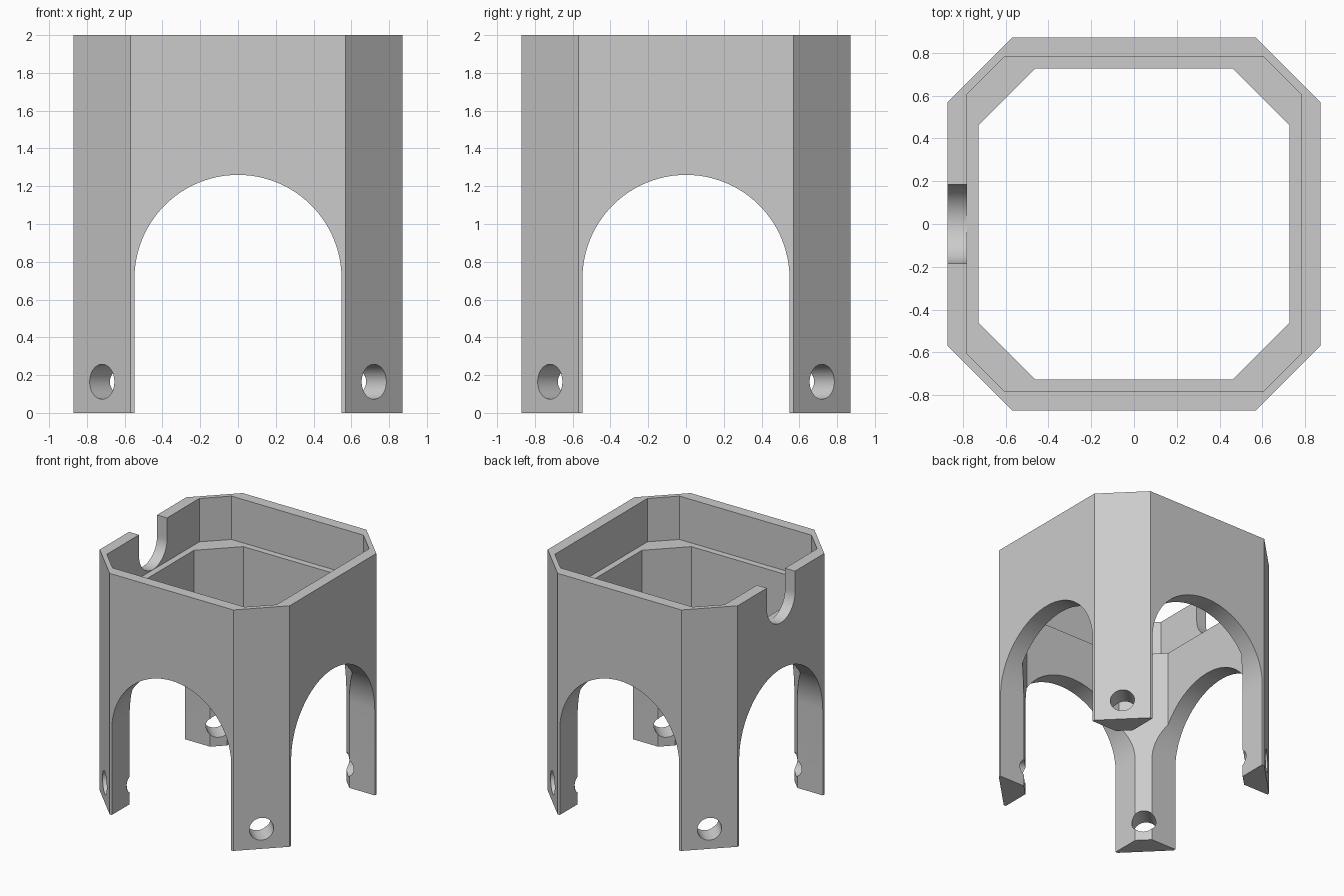
import bpy
import bmesh
import math
from mathutils import Matrix

if "Cube" in bpy.data.objects:
    bpy.data.objects.remove(bpy.data.objects["Cube"], do_unlink=True)

HEIGHT = 2.0
LEDGE_Z = 1.64

grey = bpy.data.materials.new("plain grey")
grey.use_nodes = True
grey.diffuse_color = (0.6, 0.6, 0.6, 1)
grey.node_tree.nodes["Principled BSDF"].inputs["Base Color"].default_value = (0.6, 0.6, 0.6, 1)


def make_object(name, bm):
    bmesh.ops.recalc_face_normals(bm, faces=bm.faces)
    mesh = bpy.data.meshes.new(name)
    bm.to_mesh(mesh)
    bm.free()
    mesh.materials.append(grey)
    obj = bpy.data.objects.new(name, mesh)
    bpy.context.collection.objects.link(obj)
    return obj


def octagon(side, corner):
    """Square outline of half-width side, its corners cut back to corner."""
    quarter = [(side, -corner), (side, corner)]
    points = []
    for _ in range(4):
        points += quarter
        quarter = [(-y, x) for x, y in quarter]
    return points


def slot_cutter(name, radius, centre_z, end_z, near, far, angle):
    """Round-ended slot prism running along y from near to far, turned about z."""
    sign = 1 if end_z < centre_z else -1
    outline = [(radius * math.cos(math.pi * i / 48),
                centre_z + sign * radius * math.sin(math.pi * i / 48)) for i in range(49)]
    outline += [(-radius, end_z), (radius, end_z)]
    bm = bmesh.new()
    face = bm.faces.new([bm.verts.new((x, near, z)) for x, z in outline])
    result = bmesh.ops.extrude_face_region(bm, geom=[face])
    moved = [v for v in result["geom"] if isinstance(v, bmesh.types.BMVert)]
    bmesh.ops.translate(bm, verts=moved, vec=(0, far - near, 0))
    bmesh.ops.rotate(bm, verts=bm.verts, matrix=Matrix.Rotation(angle, 3, "Z"))
    return make_object(name, bm)


def hole_cutter(name, angle):
    """Long round bar along a diagonal, drilling two opposite legs."""
    bm = bmesh.new()
    bmesh.ops.create_cone(bm, cap_ends=True, segments=48, radius1=0.0925, radius2=0.0925,
                          depth=4, matrix=Matrix.Translation((0, 0, 0.165))
                          @ Matrix.Rotation(angle, 4, "Z") @ Matrix.Rotation(math.pi / 2, 4, "Y"))
    return make_object(name, bm)


# Octagonal shell with a stepped bore
outer, upper, lower = octagon(0.872, 0.568), octagon(0.78, 0.606), octagon(0.727, 0.46)
section = [(outer, 0), (outer, HEIGHT), (upper, HEIGHT), (upper, LEDGE_Z),
           (lower, LEDGE_Z), (lower, 0)]
bm = bmesh.new()
rings = [[bm.verts.new((x, y, z)) for x, y in shape] for shape, z in section]
for a, b in zip(rings, rings[1:] + rings[:1]):
    for i in range(8):
        j = (i + 1) % 8
        bm.faces.new((a[i], a[j], b[j], b[i]))
body = make_object("stand_body", bm)

# Arches between the legs, rim notch and leg holes
cutters = [
    slot_cutter("arch_cutter_front", 0.548, 0.712, -0.5, -2, 2, 0),
    slot_cutter("arch_cutter_side", 0.548, 0.712, -0.5, -2, 2, math.pi / 2),
    slot_cutter("notch_cutter", 0.184, LEDGE_Z + 0.187, 2.5, 0.75, 1.2, math.pi / 2),
    hole_cutter("hole_cutter_a", math.pi / 4),
    hole_cutter("hole_cutter_b", -math.pi / 4),
]
for cutter in cutters:
    cut = body.modifiers.new(cutter.name, "BOOLEAN")
    cut.operation = "DIFFERENCE"
    cut.solver = "EXACT"
    cut.object = cutter

# Bake the cuts and discard the cutters
depsgraph = bpy.context.evaluated_depsgraph_get()
body.data = bpy.data.meshes.new_from_object(body.evaluated_get(depsgraph))
body.modifiers.clear()
for cutter in cutters:
    bpy.data.objects.remove(cutter, do_unlink=True)
body.data.materials.clear()
body.data.materials.append(grey)

bpy.ops.object.select_all(action="DESELECT")
body.select_set(True)
bpy.context.view_layer.objects.active = body
bpy.ops.object.shade_smooth_by_angle(angle=math.radians(30))
